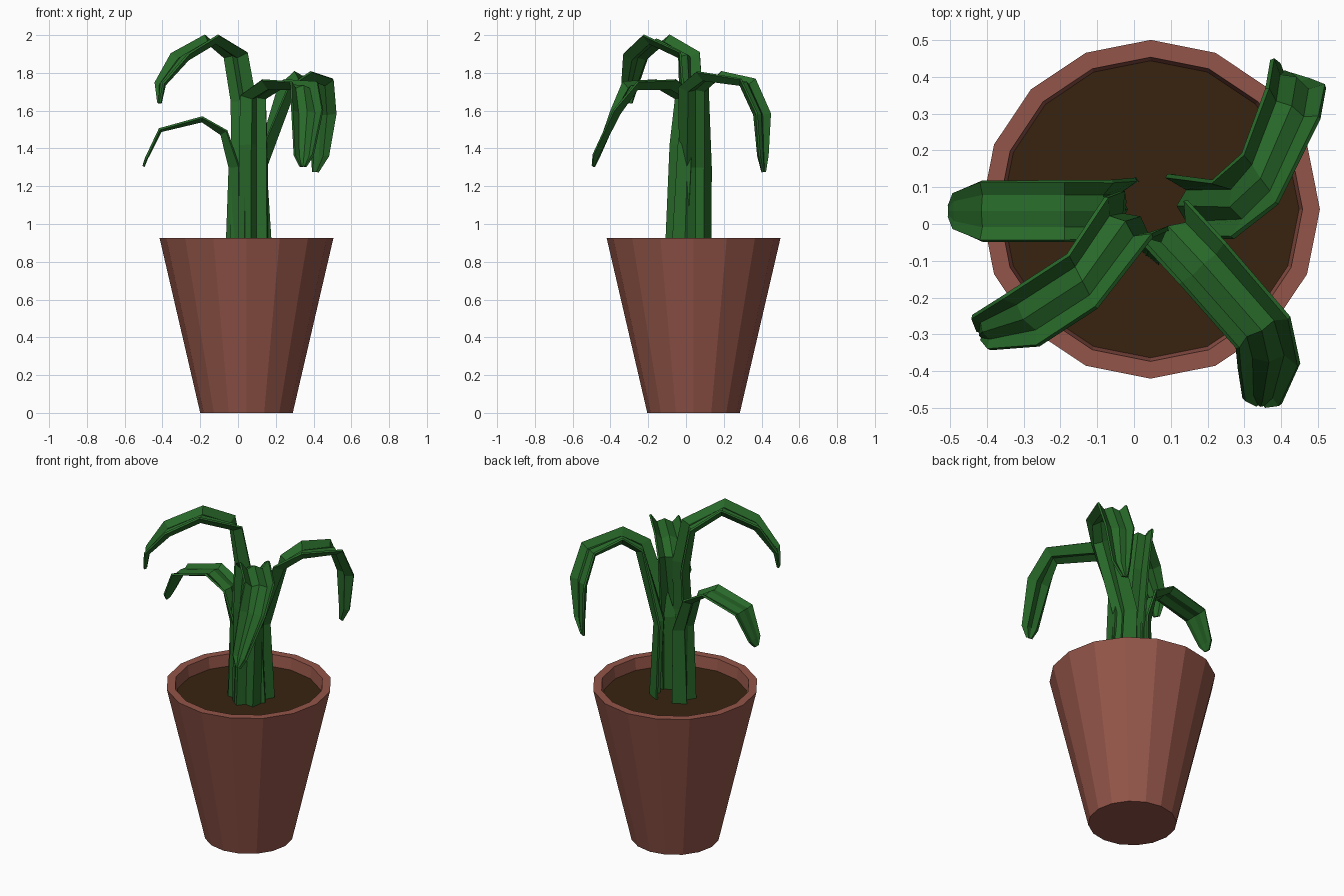
import bpy
import bmesh
from math import cos, sin, pi, radians
from mathutils import Vector

cube = bpy.data.objects.get("Cube")
if cube:
    bpy.data.objects.remove(cube, do_unlink=True)


def material(name, rgb):
    mat = bpy.data.materials.new(name)
    mat.use_nodes = True
    color = (*rgb, 1)
    mat.diffuse_color = color
    node = next(n for n in mat.node_tree.nodes if n.type == "BSDF_PRINCIPLED")
    node.inputs["Base Color"].default_value = color
    return mat


terracotta = material("terracotta", (0.29, 0.09, 0.065))
earth = material("dark_earth", (0.04, 0.017, 0.005))
green = material("leaf_green", (0.021, 0.14, 0.022))

SIDES = 16
CENTER = Vector((0.045, 0.04, 0))
SOIL_Z = 0.855


def finish(bm, name, mat):
    bmesh.ops.recalc_face_normals(bm, faces=bm.faces)
    mesh = bpy.data.meshes.new(name)
    bm.to_mesh(mesh)
    bm.free()
    mesh.materials.append(mat)
    obj = bpy.data.objects.new(name, mesh)
    bpy.context.collection.objects.link(obj)
    return obj


def ring(bm, radius, z):
    angles = [2 * pi * i / SIDES for i in range(SIDES)]
    return [bm.verts.new(CENTER + Vector((radius * cos(a), radius * sin(a), z)))
            for a in angles]


# Pot: tapered wall, flat rim and a short inner wall
bm = bmesh.new()
profile = [(0.245, 0), (0.46, 0.925), (0.413, 0.925), (0.402, SOIL_Z - 0.01)]
rings = [ring(bm, r, z) for r, z in profile]
for low, high in zip(rings, rings[1:]):
    for i in range(SIDES):
        j = (i + 1) % SIDES
        bm.faces.new((low[i], low[j], high[j], high[i]))
bm.faces.new(rings[0][::-1])
bm.faces.new(rings[-1])
finish(bm, "pot", terracotta)

# Soil disc
bm = bmesh.new()
bm.faces.new(ring(bm, 0.404, SOIL_Z))
soil = finish(bm, "soil", earth)


def leaf(name, path, end_curl):
    """Fold a W-shaped strip along a path of (x, y, z, heading in degrees)."""
    bm = bmesh.new()
    points = [Vector(p[:3]) for p in path]
    last = len(path) - 1
    rows = []
    for i, (point, row) in enumerate(zip(points, path)):
        tangent = (points[min(i + 1, last)] - points[max(i - 1, 0)]).normalized()
        heading = radians(row[3])
        side = Vector((-sin(heading), cos(heading), 0))
        up = tangent.cross(side).normalized()
        width = {last: 0.016, last - 1: 0.05}.get(i, 0.081)
        curl = end_curl + (0.05 - end_curl) * (1 - i / last) ** 2
        curl *= width / 0.081
        section = [(-1, 1), (-0.55, -0.4), (0, 0.2), (0.55, -0.4), (1, 1)]
        rows.append([bm.verts.new(point + side * width * s + up * curl * h)
                     for s, h in section])
    for a, b in zip(rows, rows[1:]):
        for k in range(len(a) - 1):
            bm.faces.new((a[k], a[k + 1], b[k + 1], b[k]))
    obj = finish(bm, name, green)
    solid = obj.modifiers.new("thickness", "SOLIDIFY")
    solid.thickness = 0.012
    solid.offset = 0


# Leaves: rising from the soil, arching outward and drooping to a blunt tip
leaf("right_leaf", [
    (-0.04, 0.04, SOIL_Z, 180), (-0.03, 0.04, 1.3, 180), (-0.08, 0.035, 1.48, 180),
    (-0.19, 0.035, 1.55, 180), (-0.41, 0.035, 1.495, 180),
    (-0.485, 0.035, 1.345, 180), (-0.5, 0.035, 1.305, 180)], 0.004)

leaf("tall_front_right_leaf", [
    (0.01, -0.04, SOIL_Z, 235), (0.015, -0.02, 1.35, 235), (0.01, 0.01, 1.65, 232),
    (-0.03, 0, 1.89, 230), (-0.14, -0.155, 1.97, 208), (-0.295, -0.255, 1.88, 216),
    (-0.405, -0.29, 1.74, 208), (-0.415, -0.3, 1.64, 205)], 0.025)

leaf("front_left_leaf", [
    (0.1, -0.07, SOIL_Z, -68), (0.1, -0.045, 1.42, -62), (0.1, -0.015, 1.67, -51),
    (0.19, -0.11, 1.73, -48), (0.345, -0.285, 1.725, -60),
    (0.365, -0.365, 1.59, -85), (0.35, -0.47, 1.36, -98), (0.345, -0.49, 1.305, -98)], 0.025)

leaf("back_left_leaf", [
    (0.155, 0.05, SOIL_Z, 0), (0.13, 0.05, 1.3, 0), (0.27, 0.05, 1.71, 20),
    (0.345, 0.125, 1.775, 35), (0.425, 0.315, 1.745, 61),
    (0.437, 0.39, 1.58, 63), (0.43, 0.4, 1.36, 63), (0.41, 0.41, 1.275, 63)], 0.022)
